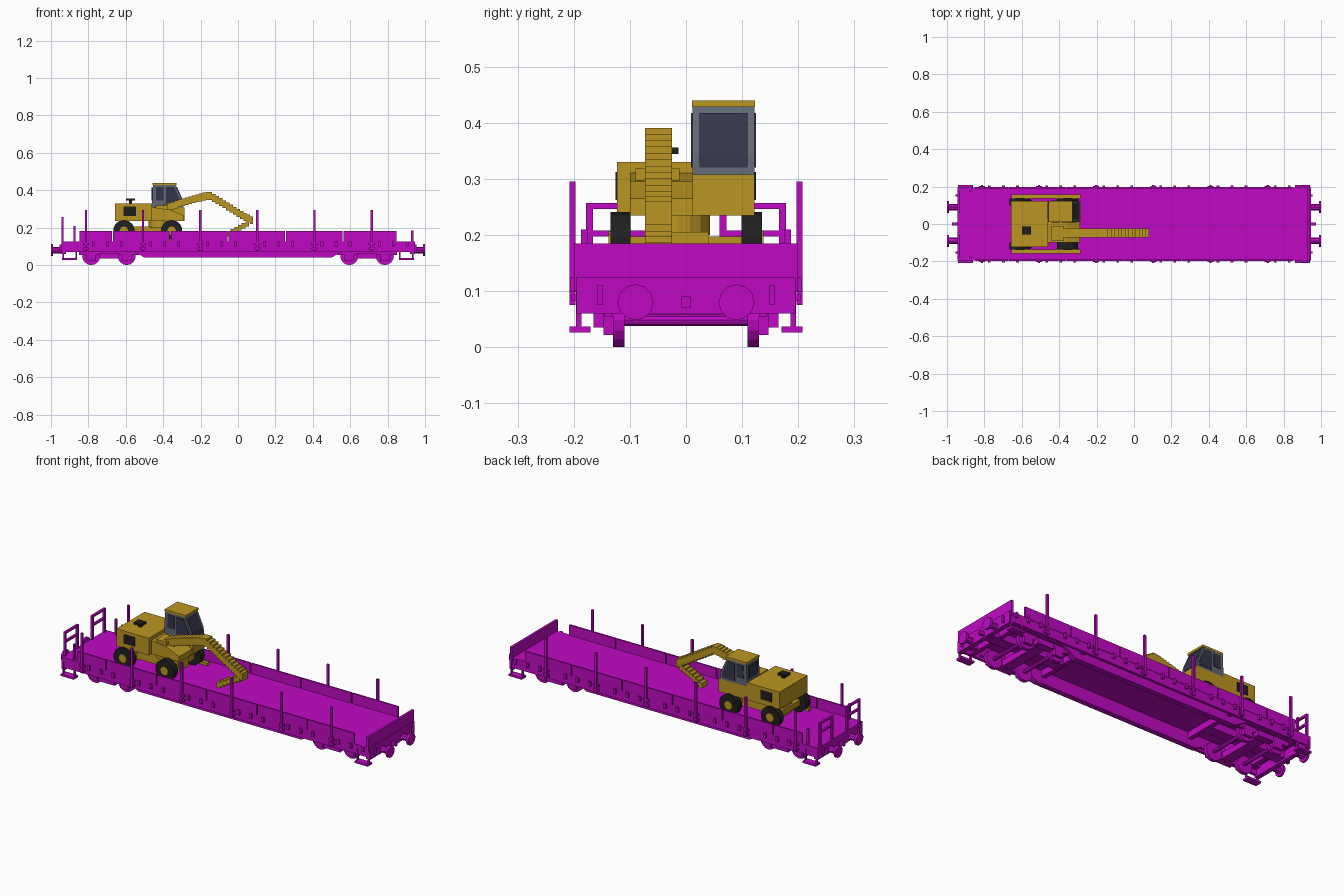
import bpy, bmesh, math
from mathutils import Matrix

if "Cube" in bpy.data.objects:
    bpy.data.objects.remove(bpy.data.objects["Cube"])


def material(name, rgb):
    m = bpy.data.materials.new(name)
    m.use_nodes = True
    m.diffuse_color = (*rgb, 1)
    bsdf = next(n for n in m.node_tree.nodes if n.type == 'BSDF_PRINCIPLED')
    bsdf.inputs["Base Color"].default_value = (*rgb, 1)
    return m


MAGENTA = material("magenta", (0.53, 0.003, 0.55))
YELLOW = material("machine yellow", (0.50, 0.30, 0.016))
GREY = material("cab grey", (0.12, 0.14, 0.175))
GLASS = material("dark glass", (0.036, 0.036, 0.07))
BLACK = material("black", (0.014, 0.014, 0.013))


def finish(name, bm, mat):
    bmesh.ops.recalc_face_normals(bm, faces=bm.faces)
    me = bpy.data.meshes.new(name)
    bm.to_mesh(me)
    bm.free()
    me.materials.append(mat)
    ob = bpy.data.objects.new(name, me)
    bpy.context.collection.objects.link(ob)
    return ob


def add_box(bm, x0, x1, y0, y1, z0, z1):
    m = Matrix.Translation(((x0 + x1) / 2, (y0 + y1) / 2, (z0 + z1) / 2))
    m = m @ Matrix.Diagonal((x1 - x0, y1 - y0, z1 - z0, 1))
    bmesh.ops.create_cube(bm, size=1, matrix=m)


def boxes(name, mat, specs, flip_x=False, flip_y=False):
    """Boxes as (x0, x1, y0, y1, z0, z1), optionally mirrored."""
    bm = bmesh.new()
    for x0, x1, y0, y1, z0, z1 in specs:
        for sx in ((1, -1) if flip_x else (1,)):
            for sy in ((1, -1) if flip_y else (1,)):
                xa, xb = sorted((sx * x0, sx * x1))
                ya, yb = sorted((sy * y0, sy * y1))
                add_box(bm, xa, xb, ya, yb, z0, z1)
    return finish(name, bm, mat)


def profiles(name, mat, points, spans):
    """Extrude an x-z outline along y over each span."""
    bm = bmesh.new()
    for y0, y1 in spans:
        face = bm.faces.new([bm.verts.new((x, y0, z)) for x, z in points])
        ext = bmesh.ops.extrude_face_region(bm, geom=[face])
        verts = [v for v in ext["geom"] if isinstance(v, bmesh.types.BMVert)]
        bmesh.ops.translate(bm, verts=verts, vec=(0, y1 - y0, 0))
    return finish(name, bm, mat)


def discs(name, mat, specs, axis='Y', sides=16):
    """Cylinders as (centre, radius, length)."""
    rot = {'X': Matrix.Rotation(math.pi / 2, 4, 'Y'),
           'Y': Matrix.Rotation(math.pi / 2, 4, 'X'), 'Z': Matrix()}[axis]
    bm = bmesh.new()
    for c, r, d in specs:
        bmesh.ops.create_cone(bm, cap_ends=True, segments=sides, radius1=r, radius2=r,
                              depth=d, matrix=Matrix.Translation(c) @ rot)
    return finish(name, bm, mat)


# --- Wagon body ---
boxes("wagon_deck", MAGENTA, [(-0.94, 0.935, -0.195, 0.195, 0.11, 0.125)])
boxes("side_sills", MAGENTA, [(-0.94, 0.94, 0.18, 0.195, 0.07, 0.125)], flip_y=True)
boxes("end_beams", MAGENTA, [(0.92, 0.945, -0.195, 0.195, 0.06, 0.125)], flip_x=True)
boxes("end_wall", MAGENTA, [(0.925, 0.938, -0.2, 0.2, 0.1, 0.185)])

# Side panels with narrow gaps between them
edges = [-0.85, -0.67, -0.362, -0.054, 0.254, 0.562, 0.85]
boxes("side_panels", MAGENTA,
      [(a + 0.003, b - 0.003, 0.188, 0.197, 0.12, 0.182) for a, b in zip(edges, edges[1:])],
      flip_y=True)

# Stakes, their sockets and the panel hinges
stake_x = [-0.813 + 0.3055 * i for i in range(6)]
boxes("stakes", MAGENTA, [(x - 0.006, x + 0.006, 0.197, 0.208, 0.075, 0.295) for x in stake_x],
      flip_y=True)
boxes("stake_sockets", MAGENTA,
      [(x - 0.016, x + 0.016, 0.195, 0.204, z, z + 0.012) for x in stake_x for z in (0.082, 0.108)],
      flip_y=True)
boxes("panel_hinges", MAGENTA,
      [(x + d - 0.007, x + d + 0.007, 0.193, 0.206, 0.098, 0.125)
       for x in stake_x for d in (0.04, 0.115, 0.19)], flip_y=True)

# Fish-belly beams and cross members under the deck
belly = [(-0.90, 0.115), (-0.90, 0.08), (-0.57, 0.08), (-0.50, 0.04),
         (0.50, 0.04), (0.57, 0.08), (0.90, 0.08), (0.90, 0.115)]
profiles("belly_beams", MAGENTA, belly, [(0.13, 0.16), (-0.16, -0.13)])
boxes("cross_members", MAGENTA,
      [(x - 0.012, x + 0.012, -0.18, 0.18, 0.075, 0.112) for x in (0.46, 0.69, 0.86)], flip_x=True)
boxes("centre_girder", MAGENTA, [(0.46, 0.93, -0.03, 0.03, 0.07, 0.112)], flip_x=True)

# --- Running gear ---
axle_x = [-0.785, -0.595, 0.595, 0.785]
discs("wagon_wheels", MAGENTA, [((x, s * 0.12, 0.048), 0.048, 0.02) for x in axle_x for s in (1, -1)])
discs("wagon_axles", MAGENTA, [((x, 0, 0.048), 0.01, 0.26) for x in axle_x], sides=8)
boxes("axle_boxes", MAGENTA, [(x - 0.025, x + 0.025, 0.128, 0.147, 0.022, 0.07) for x in axle_x],
      flip_y=True)
boxes("bogie_frames", MAGENTA, [(0.53, 0.85, 0.13, 0.145, 0.055, 0.08),
                                (0.64, 0.74, 0.125, 0.165, 0.035, 0.065),
                                (0.66, 0.72, -0.13, 0.13, 0.04, 0.075)], flip_x=True, flip_y=True)

# --- Wagon ends: buffers, coupling, steps and handrails ---
discs("buffer_heads", MAGENTA, [((sx * 0.994, sy * 0.09, 0.08), 0.032, 0.012)
                                for sx in (1, -1) for sy in (1, -1)], 'X', 12)
discs("buffer_stems", MAGENTA, [((sx * 0.965, sy * 0.09, 0.08), 0.017, 0.05)
                                for sx in (1, -1) for sy in (1, -1)], 'X', 8)
boxes("coupling_hooks", MAGENTA, [(0.94, 0.972, -0.008, 0.008, 0.07, 0.09)], flip_x=True)
boxes("corner_steps", MAGENTA, [(0.86, 0.94, 0.17, 0.208, 0.026, 0.037),
                                (0.862, 0.87, 0.186, 0.196, 0.03, 0.1),
                                (0.93, 0.938, 0.186, 0.196, 0.03, 0.1),
                                (0.94, 0.955, 0.148, 0.158, 0.075, 0.11)], flip_x=True, flip_y=True)
boxes("end_handrails", MAGENTA, [(-0.945, -0.933, 0.166, 0.178, 0.06, 0.257),
                                 (-0.945, -0.933, 0.060, 0.072, 0.06, 0.257),
                                 (-0.945, -0.933, 0.06, 0.178, 0.246, 0.257),
                                 (-0.945, -0.933, 0.06, 0.178, 0.197, 0.208),
                                 (-0.88, -0.87, 0.175, 0.187, 0.12, 0.21)], flip_y=True)

# --- Excavator undercarriage ---
wheel_x = (-0.61, -0.355)
wheel_at = [(x, s) for x in wheel_x for s in (1, -1)]
discs("excavator_tyres", BLACK, [((x, s * 0.117, 0.183), 0.058, 0.036) for x, s in wheel_at], sides=14)
discs("excavator_hubs", YELLOW, [((x, s * 0.12, 0.183), 0.024, 0.036) for x, s in wheel_at], sides=8)
boxes("chassis", YELLOW, [(-0.62, -0.33, -0.04, 0.04, 0.15, 0.205)])
boxes("excavator_axles", YELLOW, [(x - 0.02, x + 0.02, -0.1, 0.1, 0.165, 0.197) for x in wheel_x])
boxes("side_skids", YELLOW, [(-0.655, -0.285, 0.136, 0.158, 0.125, 0.14)], flip_y=True)
discs("turntable", YELLOW, [((-0.42, -0.015, 0.218), 0.058, 0.036)], 'Z')

# --- Excavator upper body ---
boxes("engine_housing", YELLOW, [(-0.658, -0.46, -0.123, 0.122, 0.235, 0.33)])
boxes("cab_base", YELLOW, [(-0.46, -0.285, 0.012, 0.122, 0.235, 0.308)])
profiles("front_platform", YELLOW, [(-0.46, 0.235), (-0.29, 0.235), (-0.29, 0.265),
                                    (-0.36, 0.295), (-0.46, 0.31)], [(-0.1, 0.012)])
boxes("side_vents", BLACK, [(-0.612, -0.545, y - 0.003, y + 0.003, 0.262, 0.312)
                            for y in (-0.123, 0.122)])
boxes("exhaust", BLACK, [(-0.583, -0.567, -0.041, -0.025, 0.33, 0.347),
                         (-0.6, -0.552, -0.055, -0.013, 0.344, 0.356)])

# Cab with sloping front, roof and glazing plates
profiles("cab_shell", GREY, [(-0.46, 0.308), (-0.292, 0.308), (-0.297, 0.345),
                             (-0.335, 0.43), (-0.455, 0.43)], [(0.012, 0.122)])
boxes("cab_roof", YELLOW, [(-0.457, -0.328, 0.011, 0.123, 0.428, 0.44)])
profiles("windscreen", GLASS, [(-0.291, 0.32), (-0.294, 0.345), (-0.326, 0.417),
                               (-0.333, 0.417), (-0.301, 0.345), (-0.298, 0.32)], [(0.024, 0.11)])
sides = [(0.009, 0.014), (0.12, 0.125)]
profiles("door_windows", GLASS, [(-0.385, 0.32), (-0.307, 0.32), (-0.31, 0.348),
                                 (-0.341, 0.417), (-0.385, 0.417)], sides)
profiles("rear_side_windows", GLASS, [(-0.44, 0.345), (-0.398, 0.345), (-0.398, 0.417),
                                      (-0.437, 0.417)], sides)
boxes("rear_window", GLASS, [(-0.462, -0.455, 0.028, 0.106, 0.345, 0.415)])


# --- Stepped boom, arm and bucket ---
def stepped_limb(name, path, step, half_height, y0, y1):
    specs = []
    for (xa, za), (xb, zb) in zip(path, path[1:]):
        n = max(1, round(abs(xb - xa) / step))
        for i in range(n):
            t = (i + 0.5) / n
            x, z = xa + (xb - xa) * t, za + (zb - za) * t
            w = abs(xb - xa) / n / 2
            specs.append((x - w, x + w, y0, y1, z - half_height, z + half_height))
    return boxes(name, YELLOW, specs)


stepped_limb("boom", [(-0.44, 0.285), (-0.32, 0.328), (-0.17, 0.37), (-0.14, 0.37)],
             0.02, 0.021, -0.073, -0.025)
stepped_limb("arm", [(-0.14, 0.365), (0.03, 0.262), (0.08, 0.235)], 0.018, 0.021, -0.073, -0.025)
stepped_limb("bucket", [(0.06, 0.225), (-0.02, 0.185), (-0.08, 0.148)], 0.02, 0.014, -0.073, -0.025)
boxes("boom_foot", YELLOW, [(-0.44, -0.375, -0.09, -0.012, 0.29, 0.318)])
